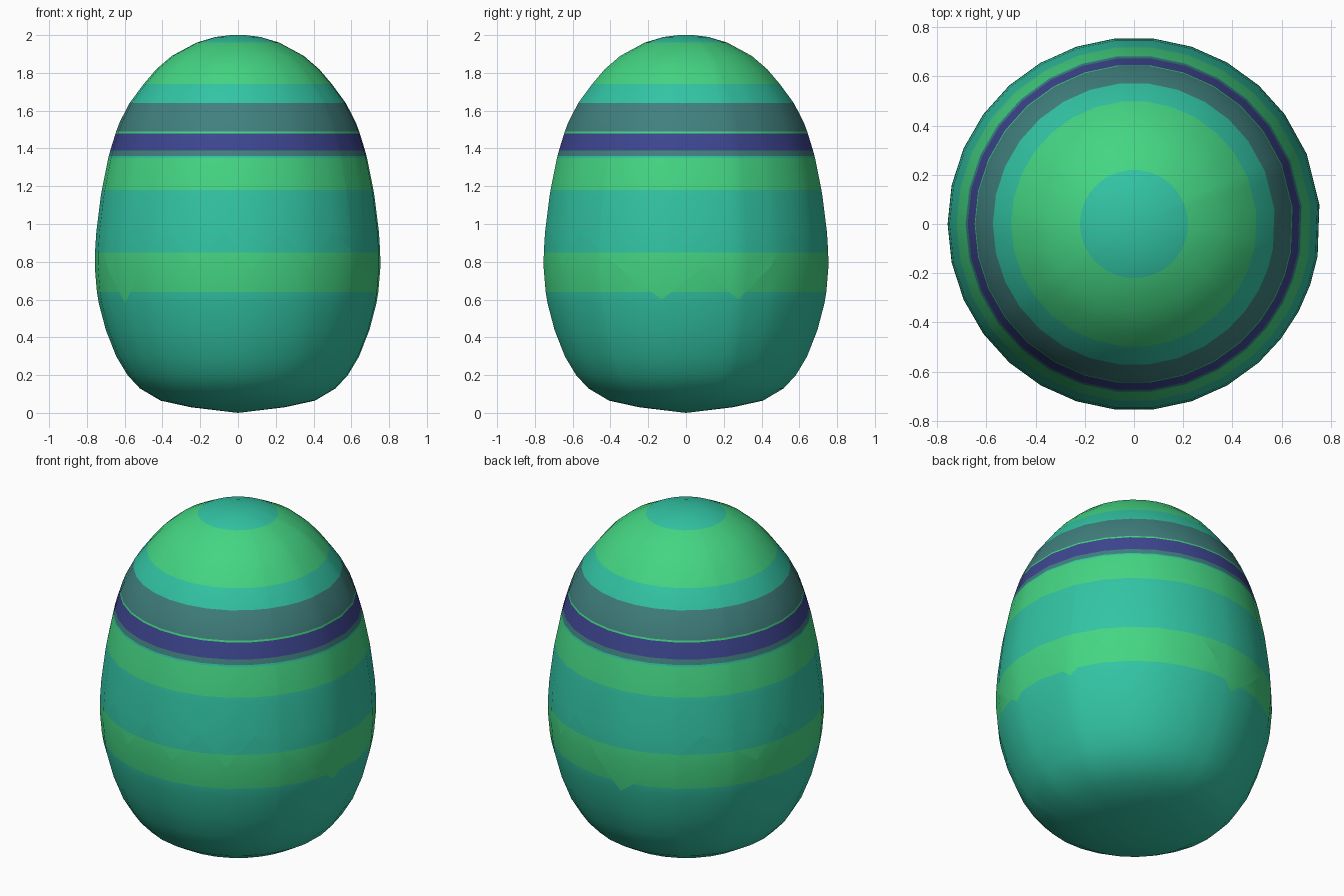
import bpy, math

if "Cube" in bpy.data.objects:
    bpy.data.objects.remove(bpy.data.objects["Cube"])

# Flat colours
def material(name, srgb):
    m = bpy.data.materials.new(name)
    lin = [((c / 255 + 0.055) / 1.055) ** 2.4 for c in srgb]
    m.diffuse_color = (*lin, 1)
    m.use_nodes = True
    m.node_tree.nodes["Principled BSDF"].inputs["Base Color"].default_value = m.diffuse_color
    return m

MATS = [material("teal", (50, 196, 164)), material("green", (68, 213, 131)),
        material("slate", (64, 128, 126)), material("indigo", (62, 70, 145))]
TEAL, GREEN, SLATE, INDIGO = range(4)

# Painted stripes: top height of each band and its colour
BANDS = [(.64, TEAL), (.85, GREEN), (1.18, TEAL), (1.35, GREEN), (1.36, TEAL),
         (1.39, SLATE), (1.48, INDIGO), (1.49, GREEN), (1.64, SLATE),
         (1.74, TEAL), (1.96, GREEN), (2.1, TEAL)]

# Egg outline (height, radius), with a ring on every stripe edge
PROFILE = [(0, 0), (.03, .25), (.065, .41), (.13, .52), (.2, .585), (.3, .645),
           (.44, .70), (.58, .737), (.64, .747), (.77, .758), (.85, .757),
           (.96, .75), (1.15, .726), (1.18, .721), (1.35, .687), (1.36, .684),
           (1.39, .676), (1.48, .648), (1.49, .645), (1.54, .626), (1.64, .574),
           (1.74, .50), (1.82, .432), (1.89, .35), (1.96, .22), (1.99, .12),
           (2, .04), (2, 0)]

# Zigzag crack (angle, height); both shells meet along it
CRACK = [(-48, .96), (-38, .865), (-28, .77), (-19, .685), (-10, .6), (6, .76),
         (22, .6), (36, .77), (48, .96), (60, .77), (72, .96), (84, .77),
         (96, .58), (108, .7), (120, .83), (132, .96), (144, .87), (156, .77),
         (168, .96), (180, .77), (192, .96), (204, .77), (216, .58), (228, .77),
         (240, .96), (252, .77), (264, .96), (276, .77), (288, .96), (300, .77)]

def radius(z):
    for (z0, r0), (z1, r1) in zip(PROFILE, PROFILE[1:]):
        if z0 <= z <= z1:
            return r0 + (r1 - r0) * (z - z0) / (z1 - z0)

# Columns (x, y, crack height), with extra ones where the crack crosses a stripe edge
columns = []
for i, (a0, c0) in enumerate(CRACK):
    a1, c1 = CRACK[(i + 1) % len(CRACK)]
    p, q = [(math.cos(math.radians(a)), math.sin(math.radians(a))) for a in (a0, a1)]
    cuts = [(h - c0) / (c1 - c0) for h in (.64, .85)]
    for t in [0] + sorted(t for t in cuts if 0.01 < t < 0.99):
        columns.append((p[0] + (q[0] - p[0]) * t, p[1] + (q[1] - p[1]) * t,
                        c0 + (c1 - c0) * t))

def shell(name, rows, clamp, lowest_band):
    """Ring-by-ring skin whose open rim is clamped to the crack."""
    verts, faces, mats, index = [], [], [], {}

    def vert(col, row):
        x, y, crack = col
        z, r = row
        zc = clamp(z, crack)
        if zc != z:
            z, r = zc, radius(zc)
        key = (round(x * r, 5), round(y * r, 5), round(z, 5))
        if key not in index:
            index[key] = len(verts)
            verts.append(key)
        return index[key]

    for low, high in zip(rows, rows[1:]):
        mid = max((low[0] + high[0]) / 2, lowest_band)
        colour = next(c for top, c in BANDS if mid < top)
        for i, a in enumerate(columns):
            b = columns[(i + 1) % len(columns)]
            quad = [vert(a, low), vert(b, low), vert(b, high), vert(a, high)]
            quad = list(dict.fromkeys(quad))
            if len(quad) > 2:
                faces.append(quad)
                mats.append(colour)
    me = bpy.data.meshes.new(name)
    me.from_pydata(verts, [], faces)
    for m in MATS:
        me.materials.append(m)
    for poly, c in zip(me.polygons, mats):
        poly.material_index = c
        poly.use_smooth = True
    me.update()
    ob = bpy.data.objects.new(name, me)
    bpy.context.collection.objects.link(ob)

# Lower and upper halves of the cracked egg
shell("lower_shell", [p for p in PROFILE if p[0] <= .96], min, 0)
shell("upper_shell", [p for p in PROFILE if p[0] >= .58], max, .65)
